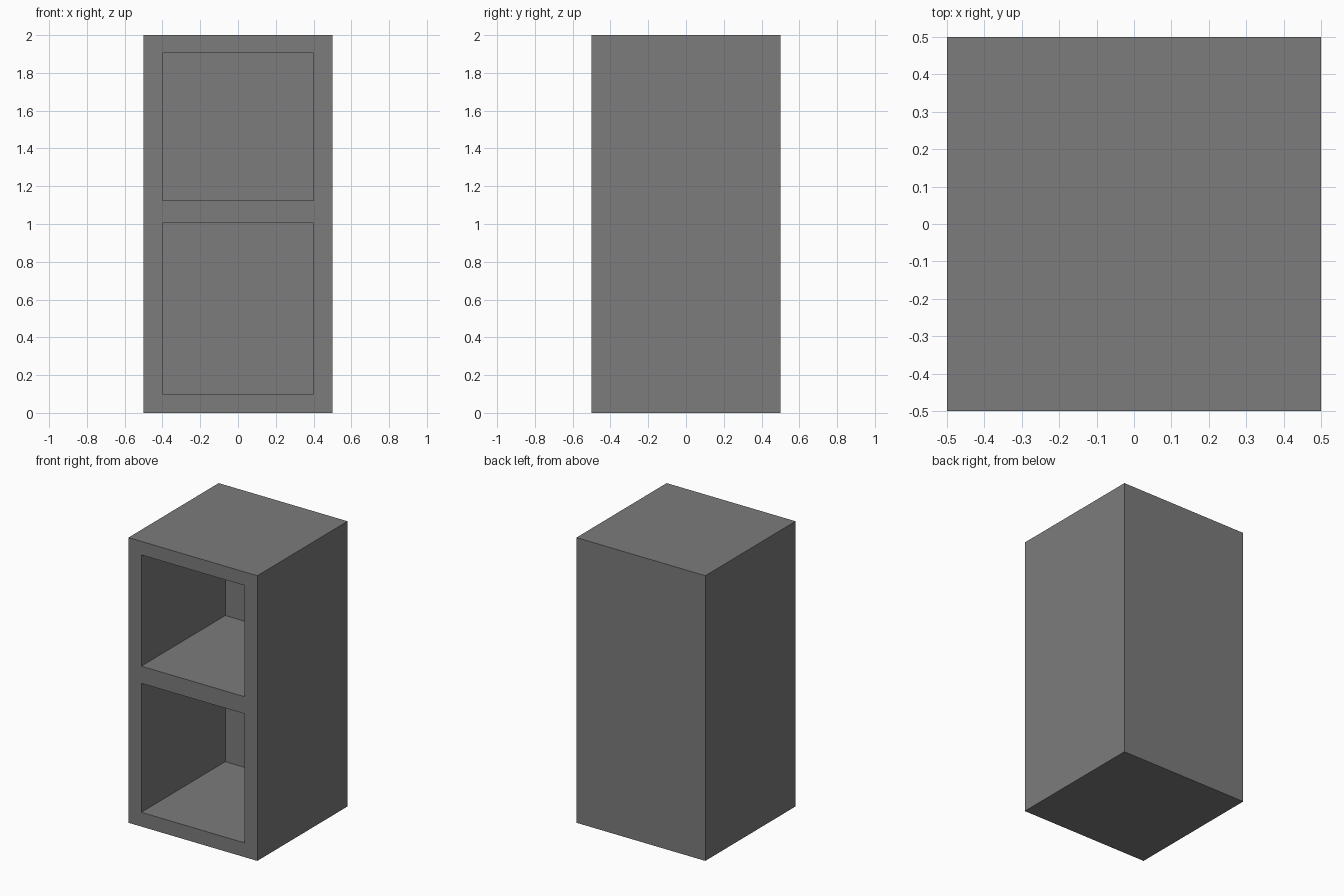
import bpy
import bmesh
from mathutils import Vector

if "Cube" in bpy.data.objects:
    bpy.data.objects.remove(bpy.data.objects["Cube"], do_unlink=True)

WIDTH, DEPTH, HEIGHT = 1.0, 1.0, 2.0
OPENING_X = 0.4                              # half width of each opening
OPENINGS = [(0.10, 1.005), (1.125, 1.905)]   # bottom and top of each opening
RECESS = 0.93                                # depth of each compartment

# Single grey finish
grey = bpy.data.materials.new("grey")
grey.use_nodes = True
colour = (0.2, 0.2, 0.2, 1.0)
grey.diffuse_color = colour
grey.node_tree.nodes["Principled BSDF"].inputs["Base Color"].default_value = colour

# Solid cabinet block
bm = bmesh.new()
bmesh.ops.create_cube(bm, size=1)
bmesh.ops.scale(bm, vec=(WIDTH, DEPTH, HEIGHT), verts=bm.verts)
bmesh.ops.translate(bm, vec=(0, 0, HEIGHT / 2), verts=bm.verts)
bm.normal_update()


def front_faces(max_x=WIDTH):
    """Faces on the front plane whose centre lies within max_x of the middle."""
    return [f for f in bm.faces
            if f.normal.y < -0.9 and abs(f.calc_center_median().x) < max_x]


def cut(faces, point, normal):
    """Split only the given faces along a plane."""
    geom = set(faces)
    for f in faces:
        geom.update(f.edges, f.verts)
    bmesh.ops.bisect_plane(bm, geom=list(geom), plane_co=point, plane_no=normal)
    bm.normal_update()


# Front frame: side rails, then bottom rail, shelf edge and top rail
for x in (-OPENING_X, OPENING_X):
    cut(front_faces(), (x, 0, 0), (1, 0, 0))
for z in (z for opening in OPENINGS for z in opening):
    cut(front_faces(OPENING_X / 2), (0, 0, z), (0, 0, 1))

# Two compartments pushed in from the front
for low, high in OPENINGS:
    panel = [f for f in front_faces(OPENING_X / 2)
             if low < f.calc_center_median().z < high]
    pushed = bmesh.ops.extrude_face_region(bm, geom=panel)["geom"]
    verts = [v for v in pushed if isinstance(v, bmesh.types.BMVert)]
    bmesh.ops.translate(bm, vec=Vector((0, RECESS, 0)), verts=verts)
    # Remove the covering panel if the extrusion kept it
    bmesh.ops.delete(bm, geom=[f for f in panel if f.is_valid], context="FACES_ONLY")
    bm.normal_update()

bmesh.ops.recalc_face_normals(bm, faces=bm.faces)
mesh = bpy.data.meshes.new("open_cabinet")
bm.to_mesh(mesh)
bm.free()
mesh.materials.append(grey)
cabinet = bpy.data.objects.new("open_cabinet", mesh)
bpy.context.collection.objects.link(cabinet)
